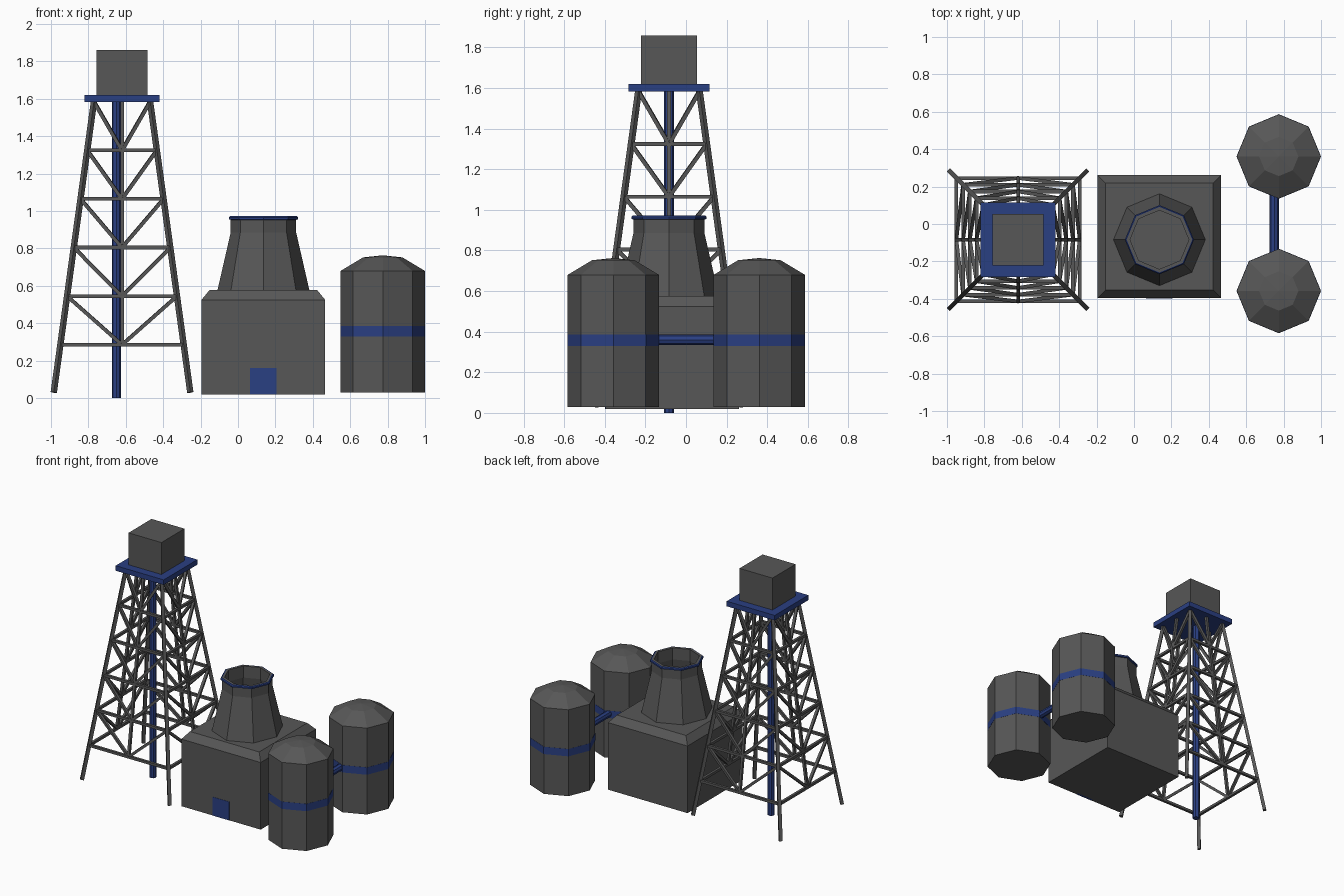
import bpy, bmesh, math
from mathutils import Vector, Matrix

if "Cube" in bpy.data.objects:
    bpy.data.objects.remove(bpy.data.objects["Cube"])


def material(name, rgb):
    m = bpy.data.materials.new(name)
    m.diffuse_color = (*rgb, 1)
    m.use_nodes = True
    m.node_tree.nodes["Principled BSDF"].inputs["Base Color"].default_value = m.diffuse_color
    return m


blue = material("blue", (0.023, 0.05, 0.225))
grey = material("dark_grey", (0.095, 0.095, 0.095))


def finish(name, bm, mat=grey):
    bmesh.ops.recalc_face_normals(bm, faces=bm.faces)
    me = bpy.data.meshes.new(name)
    bm.to_mesh(me)
    bm.free()
    me.materials.append(mat)
    ob = bpy.data.objects.new(name, me)
    bpy.context.collection.objects.link(ob)
    return ob


def between(a, b):
    """Matrix with z along a-b, and the distance."""
    a, b = Vector(a), Vector(b)
    d = b - a
    rot = d.to_track_quat('Z', 'Y').to_matrix().to_4x4()
    return Matrix.Translation((a + b) / 2) @ rot, d.length


def add_beam(bm, a, b, w):
    m, length = between(a, b)
    bmesh.ops.create_cube(bm, size=1, matrix=m @ Matrix.Diagonal((w, w, length, 1)))


def pipe(name, a, b, r):
    bm = bmesh.new()
    m, length = between(a, b)
    bmesh.ops.create_cone(bm, cap_ends=True, segments=8, radius1=r, radius2=r,
                          depth=length, matrix=m)
    return finish(name, bm, blue)


def box(name, x0, x1, y0, y1, z0, z1, mat=grey):
    bm = bmesh.new()
    m = Matrix.Translation(((x0 + x1) / 2, (y0 + y1) / 2, (z0 + z1) / 2))
    m = m @ Matrix.Diagonal((x1 - x0, y1 - y0, z1 - z0, 1))
    bmesh.ops.create_cube(bm, size=1, matrix=m)
    return finish(name, bm, mat)


def lathe(name, cx, cy, profile, mat=grey, n=8, closed=False):
    """Spin (radius, z) points into an n-sided flat-faced solid."""
    bm = bmesh.new()
    rings = []
    for r, z in profile:
        if r == 0:
            rings.append([bm.verts.new((cx, cy, z))] * n)
        else:
            rings.append([bm.verts.new((cx + r * math.cos(2 * math.pi * i / n),
                                        cy + r * math.sin(2 * math.pi * i / n), z))
                          for i in range(n)])
    pairs = list(zip(rings, rings[1:]))
    if closed:
        pairs.append((rings[-1], rings[0]))
    for a, b in pairs:
        for i in range(n):
            j = (i + 1) % n
            bm.faces.new(list(dict.fromkeys((a[i], a[j], b[j], b[i]))))
    return finish(name, bm, mat)


# lattice tower
TX, TY = -0.62, -0.084
Z0, Z1 = 0.03, 1.585


def half(z):
    return 0.365 + (0.15 - 0.365) * (z - Z0) / (Z1 - Z0)


def on_face(k, u, z):
    """Point on tower face k, u from -1 (left leg) to 1 (right leg)."""
    h = half(z)
    p = Matrix.Rotation(k * math.pi / 2, 3, 'Z') @ Vector((u * h, -h, z))
    return p + Vector((TX, TY, 0))


levels = [0.285 + 0.26 * i for i in range(6)]
legs, braces = bmesh.new(), bmesh.new()
for k in range(4):
    add_beam(legs, on_face(k, -1, Z0), on_face(k, -1, Z1), 0.024)
    add_beam(braces, on_face(k, 0, levels[0]), on_face(k, 0, Z1), 0.019)
    for lo, hi in zip(levels, levels[1:]):
        add_beam(braces, on_face(k, -1, lo), on_face(k, 1, lo), 0.019)
        for s in (-1, 1):
            add_beam(braces, on_face(k, 0, lo), on_face(k, s, hi), 0.019)
finish("tower_legs", legs)
finish("tower_braces", braces)
box("tower_platform", TX - 0.2, TX + 0.2, TY - 0.2, TY + 0.2, 1.582, 1.62, blue)
box("tower_tank", TX - 0.137, TX + 0.137, TY - 0.137, TY + 0.137, 1.62, 1.86)
pipe("tower_pipe", (-0.65, TY, 0), (-0.65, TY, 1.59), 0.025)

# main building with chamfered roof
hall = box("building", -0.195, 0.466, -0.396, 0.261, 0.02, 0.525)
bm = bmesh.new()
bm.from_mesh(hall.data)
top = max(bm.faces, key=lambda f: f.calc_center_median().z)
bmesh.ops.inset_region(bm, faces=[top], thickness=0.06)
for v in top.verts:
    v.co.z = 0.577
bm.to_mesh(hall.data)
bm.free()
box("door", 0.065, 0.205, -0.398, -0.38, 0.02, 0.16, blue)

# hollow cooling chimney and its rim
CX, CY = 0.136, -0.084
lathe("chimney", CX, CY, [(0.246, 0.575), (0.175, 0.885), (0.175, 0.972),
                          (0.157, 0.972), (0.157, 0.885), (0.227, 0.575)], closed=True)
lathe("chimney_rim", CX, CY, [(0.172, 0.952), (0.185, 0.955), (0.185, 0.966),
                              (0.179, 0.972), (0.172, 0.972)], blue, closed=True)

# two storage tanks with bands and a connecting pipe
for name, y in (("front_tank", -0.358), ("back_tank", 0.361)):
    lathe(name, 0.774, y, [(0, 0.03), (0.225, 0.03), (0.225, 0.68),
                           (0.105, 0.752), (0, 0.763)])
    lathe(name + "_band", 0.774, y, [(0.2, 0.33), (0.226, 0.33),
                                     (0.226, 0.385), (0.2, 0.385)], blue, closed=True)
pipe("tank_pipe", (0.75, -0.2, 0.36), (0.75, 0.2, 0.36), 0.025)
